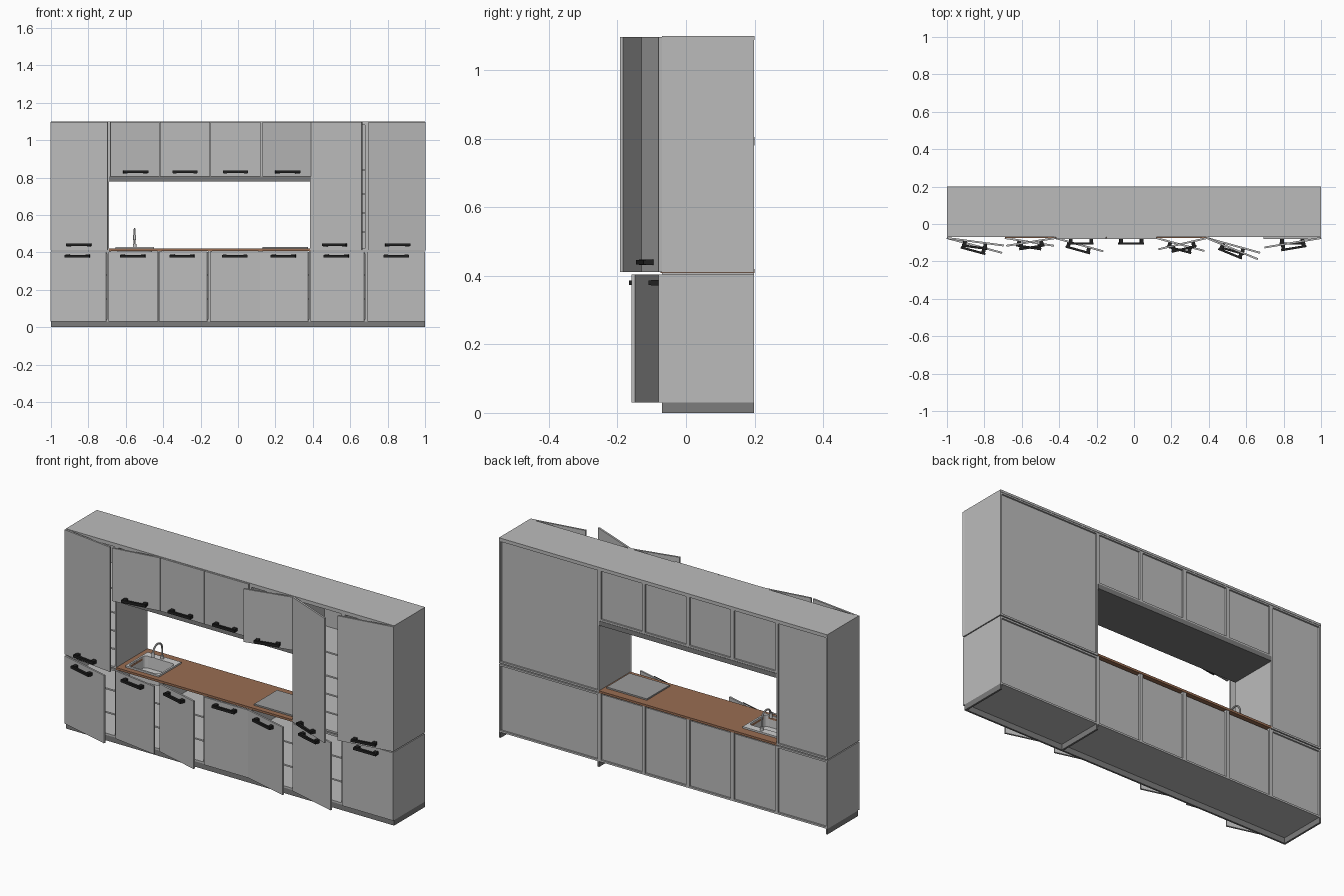
import bpy, bmesh, math
from mathutils import Matrix, Vector

if "Cube" in bpy.data.objects:
    bpy.data.objects.remove(bpy.data.objects["Cube"])


def material(name, r, g, b):
    m = bpy.data.materials.new(name)
    m.diffuse_color = (r, g, b, 1)
    m.use_nodes = True
    m.node_tree.nodes["Principled BSDF"].inputs["Base Color"].default_value = m.diffuse_color
    return m


GREY = material("cabinet_grey", .5, .5, .5)
DARK = material("plinth_grey", .2, .2, .2)
WOOD = material("worktop_wood", .32, .153, .084)
BLACK = material("handle_black", .015, .015, .015)
STEEL = material("steel", .62, .62, .62)
HOB = material("hob_grey", .33, .33, .33)

FRONT, BACK, T = -.07, .198, .01


def finish(name, bm, mat, loc=(0, 0, 0), rot=0):
    me = bpy.data.meshes.new(name)
    bm.to_mesh(me)
    bm.free()
    ob = bpy.data.objects.new(name, me)
    ob.location, ob.rotation_euler.z = loc, rot
    me.materials.append(mat)
    bpy.context.collection.objects.link(ob)
    return ob


def boxes(name, mat, items, loc=(0, 0, 0), rot=0):
    """One object out of boxes given as (x0, x1, y0, y1, z0, z1)."""
    bm = bmesh.new()
    for x0, x1, y0, y1, z0, z1 in items:
        m = Matrix.Translation(((x0 + x1) / 2, (y0 + y1) / 2, (z0 + z1) / 2))
        bmesh.ops.create_cube(bm, size=1, matrix=m @ Matrix.Diagonal((x1 - x0, y1 - y0, z1 - z0, 1)))
    return finish(name, bm, mat, loc, rot)


def carcass(name, x0, x1, z0, z1, shelves, top=True, dividers=()):
    """Open-fronted cabinet with a recessed back panel."""
    a, b = x0 + T, x1 - T
    parts = [(x0, a, FRONT, BACK, z0, z1), (b, x1, FRONT, BACK, z0, z1),
             (a, b, FRONT, BACK, z0, z0 + T), (a, b, BACK - .015, BACK - .009, z0 + T, z1 - T)]
    if top:
        parts.append((a, b, FRONT, BACK, z1 - T, z1))
    parts += [(a, b, FRONT + .01, BACK - .015, z - .004, z + .004) for z in shelves]
    parts += [(d - T, d + T, FRONT, BACK - .015, z0 + T, z1 - T) for d in dividers]
    boxes(name, GREY, parts)


def door(name, x0, x1, z0, z1, hz, angle=0, side=1):
    """Door hinged at its left (side 1) or right (side -1) edge, with a handle at height hz."""
    w = x1 - x0 - .003
    loc = (x0 if side > 0 else x1, FRONT, 0)
    rot = -side * math.radians(angle)
    lo = 0 if side > 0 else -w
    boxes(name + "_door", GREY, [(lo, lo + w, -T, 0, z0, z1)], loc, rot)
    c, h = lo + w / 2, .0068
    posts = [(c + s * .055 - .01, c + s * .055 + .01, -.032, -T, hz - .0085, hz + .0085) for s in (-1, 1)]
    boxes(name + "_handle", BLACK, [(c - .068, c + .068, -.04, -.028, hz - h, hz + h)] + posts, loc, rot)


# carcasses
low_shelves, tall_shelves = (.28, .15), (.84, .71, .61, .51)
units = [-.69 + .27 * i for i in range(5)]
for label, x0, x1, div in (("left_tall", -1, -.69, ()), ("right_tall", .39, 1, (.69,))):
    carcass(label + "_lower_carcass", x0, x1, .03, .405, low_shelves, dividers=div)
    carcass(label + "_upper_carcass", x0, x1, .41, 1.09, tall_shelves, dividers=div)
for i in range(4):
    carcass(f"base_carcass_{i}", units[i], units[i + 1], .03, .408, low_shelves, top=False)
    carcass(f"wall_carcass_{i}", units[i], units[i + 1], .805, 1.09, (.95,))

# top board, underside board and plinth
boxes("top_board", GREY, [(-1, 1, FRONT, .2, 1.088, 1.1)])
boxes("wall_underside_board", DARK, [(-.69, .39, FRONT, .2, .78, .805)])
boxes("plinth", DARK, [(-1, 1, FRONT, FRONT + T, 0, .03)]
      + [(x, x + T, FRONT + T, BACK, 0, .03) for x in (-1, .39, .99)])

# doors: (x0, x1, angle, hinge side)
low = [(-1, -.69, 15, 1), (units[0], units[1], 9, 1), (units[1], units[2], 15.5, 1),
       (units[2], units[3], 0, 1), (units[3], units[4], 15, 1), (.39, .69, 15.5, 1), (.69, 1, 0, -1)]
for i, (x0, x1, ang, side) in enumerate(low):
    door(f"lower_{i}", x0, x1, .031, .404, .38, ang, side)
for i, (x0, x1, ang, side) in enumerate([(-1, -.69, 7.5, 1), (.39, .69, 22.5, 1), (.69, 1, 9.5, -1)]):
    door(f"tall_{i}", x0, x1, .411, 1.098, .44, ang, side)
for i, ang in enumerate((9, 0, 0, 13)):
    door(f"wall_{i}", units[i], units[i + 1], .806, 1.098, .83, ang, -1)

# worktop with sink cutout
top = boxes("worktop", WOOD, [(-.69, .39, FRONT - .005, .2, .408, .42)])
cutter = boxes("sink_cutter", WOOD, [(-.645, -.46, -.035, .12, .3, .5)])
cutter.hide_render = True
cutter.hide_viewport = True
mod = top.modifiers.new("sink_hole", "BOOLEAN")
mod.operation, mod.object, mod.solver = "DIFFERENCE", cutter, "EXACT"

# hob
boxes("hob", HOB, [(.13, .375, -.045, .155, .418, .428)])

# sink: rim plate with bowl pushed down, rounded bowl corners
bm = bmesh.new()
bmesh.ops.create_cube(bm, size=1, matrix=Matrix.Translation((-.5525, .0525, .424))
                      @ Matrix.Diagonal((.205, .195, .01, 1)))
bm.normal_update()
bmesh.ops.delete(bm, geom=[f for f in bm.faces if f.normal.z < -.9], context="FACES_ONLY")
rim = next(f for f in bm.faces if f.normal.z > .9)
bmesh.ops.inset_region(bm, faces=[rim], thickness=.014)
for v in rim.verts:
    if v.co.y > .05:
        v.co.y = .11
bowl = bmesh.ops.extrude_discrete_faces(bm, faces=[rim])["faces"][0]
for v in bowl.verts:
    v.co.z -= .065
walls = [e for e in bm.edges if abs(e.verts[0].co.z - e.verts[1].co.z) > .03]
bmesh.ops.bevel(bm, geom=walls, offset=.02, segments=4, profile=.5, affect="EDGES")
finish("sink", bm, STEEL)


def cylinder(name, x, y, z0, z1, r, mat):
    bm = bmesh.new()
    bmesh.ops.create_cone(bm, cap_ends=True, segments=16, radius1=r, radius2=r, depth=z1 - z0,
                          matrix=Matrix.Translation((x, y, (z0 + z1) / 2)))
    finish(name, bm, mat)


cylinder("sink_drain", -.5525, .04, .362, .367, .014, DARK)
cylinder("tap_base", -.5525, .13, .428, .445, .01, STEEL)
cylinder("tap_spout", -.5525, .05, .465, .492, .008, STEEL)

# curved tap neck
cu = bpy.data.curves.new("tap_neck", "CURVE")
cu.dimensions, cu.bevel_depth, cu.bevel_resolution, cu.use_fill_caps = "3D", .005, 2, True
path = [(.13, .43)] + [(.09 + .04 * math.cos(math.pi * k / 10), .485 + .04 * math.sin(math.pi * k / 10))
                       for k in range(11)] + [(.05, .475)]
sp = cu.splines.new("POLY")
sp.points.add(len(path) - 1)
for p, (y, z) in zip(sp.points, path):
    p.co = (-.5525, y, z, 1)
cu.materials.append(STEEL)
neck = bpy.data.objects.new("tap_neck", cu)
bpy.context.collection.objects.link(neck)
bpy.context.view_layer.objects.active = neck
neck.select_set(True)
bpy.ops.object.convert(target="MESH")
bpy.ops.object.shade_smooth_by_angle()
